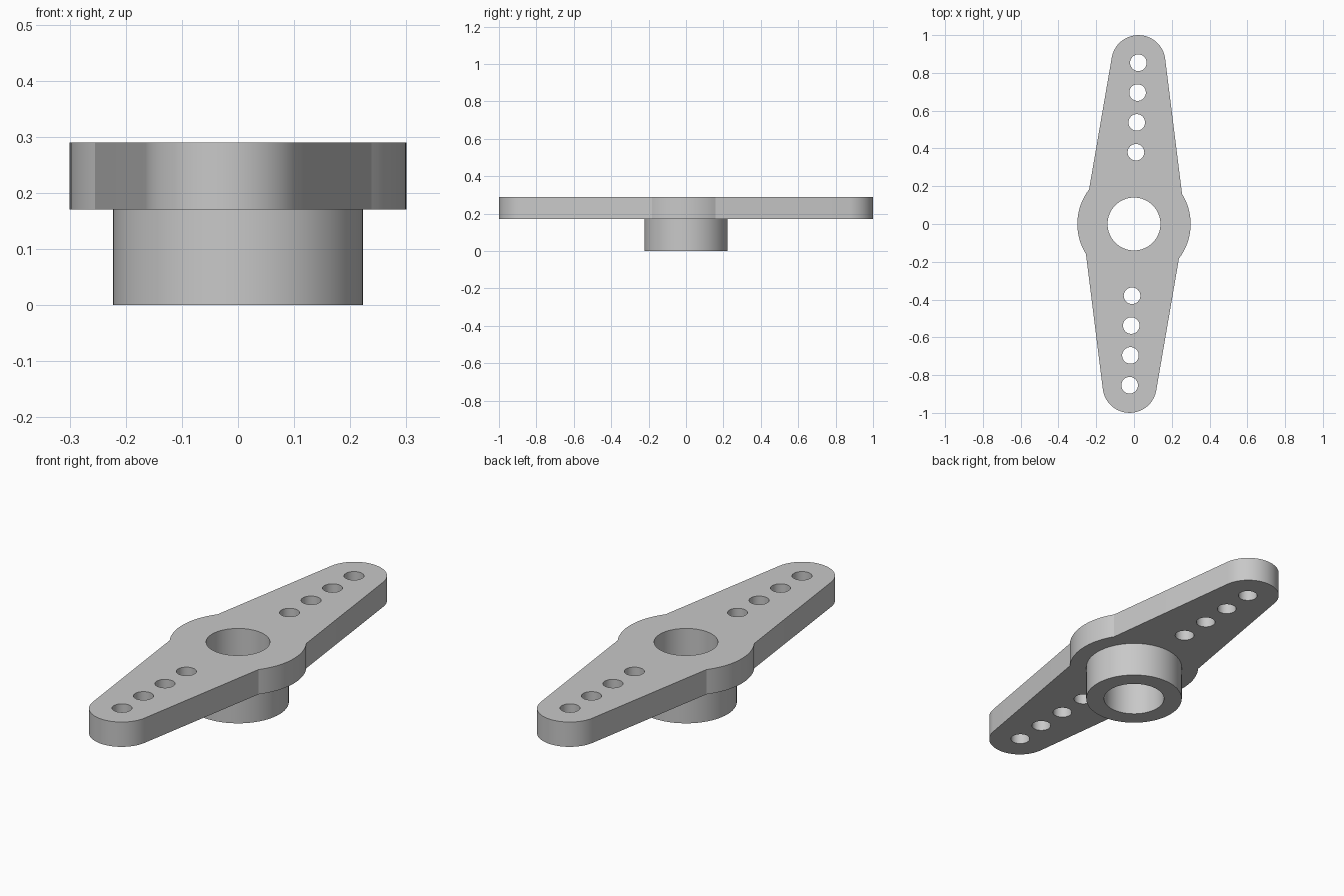
import bpy, bmesh
from math import sin, cos, asin, atan2, radians, pi, hypot

if "Cube" in bpy.data.objects:
    bpy.data.objects.remove(bpy.data.objects["Cube"], do_unlink=True)

grey = bpy.data.materials.new("plain grey")
grey.use_nodes = True
grey.diffuse_color = (0.58, 0.58, 0.58, 1)
grey.node_tree.nodes["Principled BSDF"].inputs["Base Color"].default_value = (0.58, 0.58, 0.58, 1)

TILT = radians(1.55)                     # arm line leans slightly from the y axis
BOSS_R, HUB_R, BORE_R = 0.30, 0.223, 0.14
TIP_R, TIP_DIST, HOLE_R = 0.143, 0.857, 0.044
HUB_TOP, PLATE_TOP = 0.17, 0.29


def along(dist):
    """Point on the arm line at a signed distance from the hub."""
    return dist * sin(TILT), dist * cos(TILT)


def arc(cx, cy, r, a0, a1, n):
    return [(cx + r * cos(a0 + (a1 - a0) * i / n),
             cy + r * sin(a0 + (a1 - a0) * i / n)) for i in range(n + 1)]


def circle(cx, cy, r, n=48):
    return arc(cx, cy, r, 0, 2 * pi, n)[:-1]


def tangent_angle(px, py, side):
    """Angle on the tip circle where a line from (px, py) touches it."""
    cx, cy = along(TIP_DIST)
    d = hypot(px - cx, py - cy)
    return atan2(py - cy, px - cx) + side * (pi / 2 - asin(TIP_R / d))


def slab(name, loops, z0, z1):
    """Solid from an outer loop and hole loops, between two heights."""
    curve = bpy.data.curves.new(name, 'CURVE')
    curve.dimensions = '2D'
    curve.fill_mode = 'BOTH'
    curve.extrude = (z1 - z0) / 2
    for loop in loops:
        spline = curve.splines.new('POLY')
        spline.points.add(len(loop) - 1)
        for point, (x, y) in zip(spline.points, loop):
            point.co = (x, y, 0, 1)
        spline.use_cyclic_u = True
    obj = bpy.data.objects.new(name, curve)
    bpy.context.collection.objects.link(obj)
    bpy.ops.object.select_all(action='DESELECT')
    obj.select_set(True)
    bpy.context.view_layer.objects.active = obj
    bpy.ops.object.convert(target='MESH')
    obj = bpy.context.object
    bm = bmesh.new()
    bm.from_mesh(obj.data)
    bmesh.ops.translate(bm, verts=bm.verts, vec=(0, 0, (z0 + z1) / 2))
    bmesh.ops.remove_doubles(bm, verts=bm.verts, dist=0.0001)
    bmesh.ops.recalc_face_normals(bm, faces=bm.faces)
    bm.to_mesh(obj.data)
    bm.free()
    obj.data.materials.clear()
    obj.data.materials.append(grey)
    bpy.ops.object.shade_smooth_by_angle(angle=radians(20))
    return obj


# Arm outline: half of it, repeated by a half turn
right, left = radians(32), radians(142.5)
tip_x, tip_y = along(TIP_DIST)
start = tangent_angle(BOSS_R * cos(right), BOSS_R * sin(right), 1)
end = tangent_angle(BOSS_R * cos(left), BOSS_R * sin(left), -1)
while end < start:
    end += 2 * pi
half = (arc(0, 0, BOSS_R, left - pi, right, 20)
        + arc(tip_x, tip_y, TIP_R, start, end, 32))
outline = half + [(-x, -y) for x, y in half]

# Central bore and the linkage holes on both arms
bore = circle(0, 0, BORE_R, 64)
holes = [circle(*along(side * (0.38 + 0.158 * i)), HOLE_R, 32)
         for side in (1, -1) for i in range(4)]

slab("arm_plate", [outline, bore] + holes, HUB_TOP, PLATE_TOP)
slab("hub", [circle(0, 0, HUB_R, 64), bore], 0, HUB_TOP)
